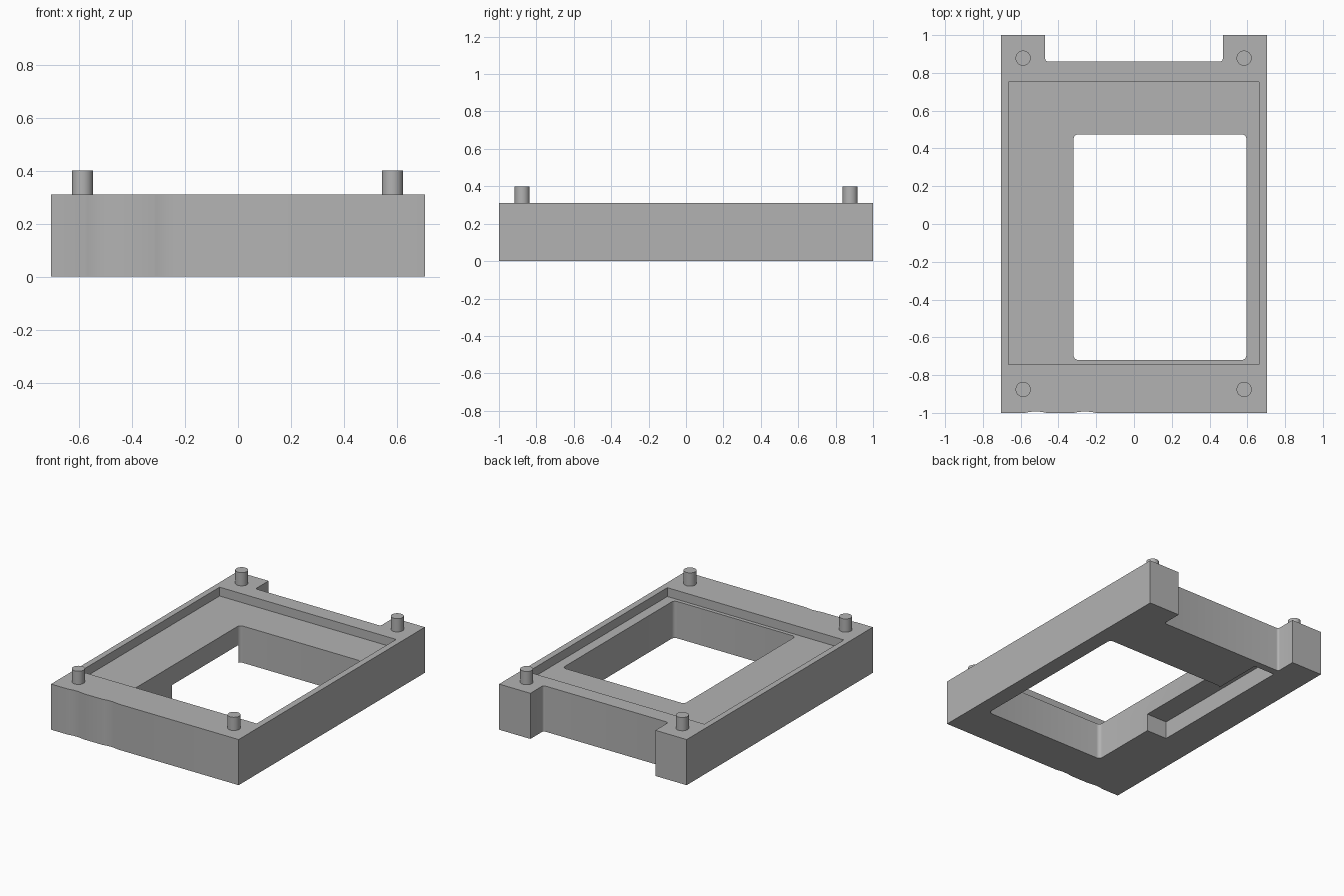
import bpy, bmesh, math

cube = bpy.data.objects.get("Cube")
if cube:
    bpy.data.objects.remove(cube, do_unlink=True)

grey = bpy.data.materials.new("plain grey")
grey.use_nodes = True
colour = (0.45, 0.45, 0.45, 1)
grey.diffuse_color = colour
grey.node_tree.nodes["Principled BSDF"].inputs["Base Color"].default_value = colour

HEIGHT = 0.31


def add_object(name, bm):
    mesh = bpy.data.meshes.new(name)
    bm.to_mesh(mesh)
    bm.free()
    mesh.materials.append(grey)
    obj = bpy.data.objects.new(name, mesh)
    bpy.context.collection.objects.link(obj)
    return obj


def box(name, x, y, z, radius=0):
    """Box between three (low, high) ranges, with optional rounded upright edges."""
    bm = bmesh.new()
    bmesh.ops.create_cube(bm, size=1)
    for v in bm.verts:
        for axis, (low, high) in enumerate((x, y, z)):
            v.co[axis] = low if v.co[axis] < 0 else high
    if radius:
        upright = [e for e in bm.edges if abs(e.verts[0].co.z - e.verts[1].co.z) > 0.01]
        bmesh.ops.bevel(bm, geom=upright, offset=radius, segments=5,
                        profile=0.5, affect='EDGES')
    return add_object(name, bm)


def cylinder(name, x, y, z, radius, sides):
    bm = bmesh.new()
    bmesh.ops.create_cone(bm, cap_ends=True, segments=sides, radius1=radius,
                          radius2=radius, depth=z[1] - z[0])
    bmesh.ops.translate(bm, verts=bm.verts, vec=(x, y, sum(z) / 2))
    return add_object(name, bm)


def cut(target, cutter):
    mod = target.modifiers.new("cut", 'BOOLEAN')
    mod.operation = 'DIFFERENCE'
    mod.solver = 'EXACT'
    mod.object = cutter
    bpy.context.view_layer.objects.active = target
    bpy.ops.object.modifier_apply(modifier=mod.name)
    bpy.data.objects.remove(cutter, do_unlink=True)


def smooth(obj):
    bpy.ops.object.select_all(action='DESELECT')
    obj.select_set(True)
    bpy.context.view_layer.objects.active = obj
    bpy.ops.object.shade_smooth_by_angle(angle=math.radians(30))


# Main frame with its openings
frame = box("frame", (-0.705, 0.705), (-1, 1), (0, HEIGHT))
through = (-0.1, 0.5)
cut(frame, box("window_cutter", (-0.32, 0.595), (-0.72, 0.475), through, 0.025))
cut(frame, box("back_notch_cutter", (-0.47, 0.47), (0.86, 1.2), through, 0.015))
cut(frame, box("recess_cutter", (-0.665, 0.662), (-0.745, 0.752), (0.25, 0.5)))
cut(frame, box("underside_slot_cutter", (-0.475, -0.318), (-0.25, 0.81), (-0.1, 0.12)))

# Two shallow finger grooves in the front face
groove_radius, groove_depth = 0.25, 0.007
for x in (-0.52, -0.26):
    cut(frame, cylinder("groove_cutter", x, -1 - groove_radius + groove_depth,
                        through, groove_radius, 128))
smooth(frame)

# Locating pins at the corners
for side, x in (("right", -0.587), ("left", 0.583)):
    for end, y in (("front", -0.876), ("back", 0.878)):
        smooth(cylinder(f"{end}_{side}_pin", x, y, (HEIGHT - 0.02, 0.4), 0.04, 32))
